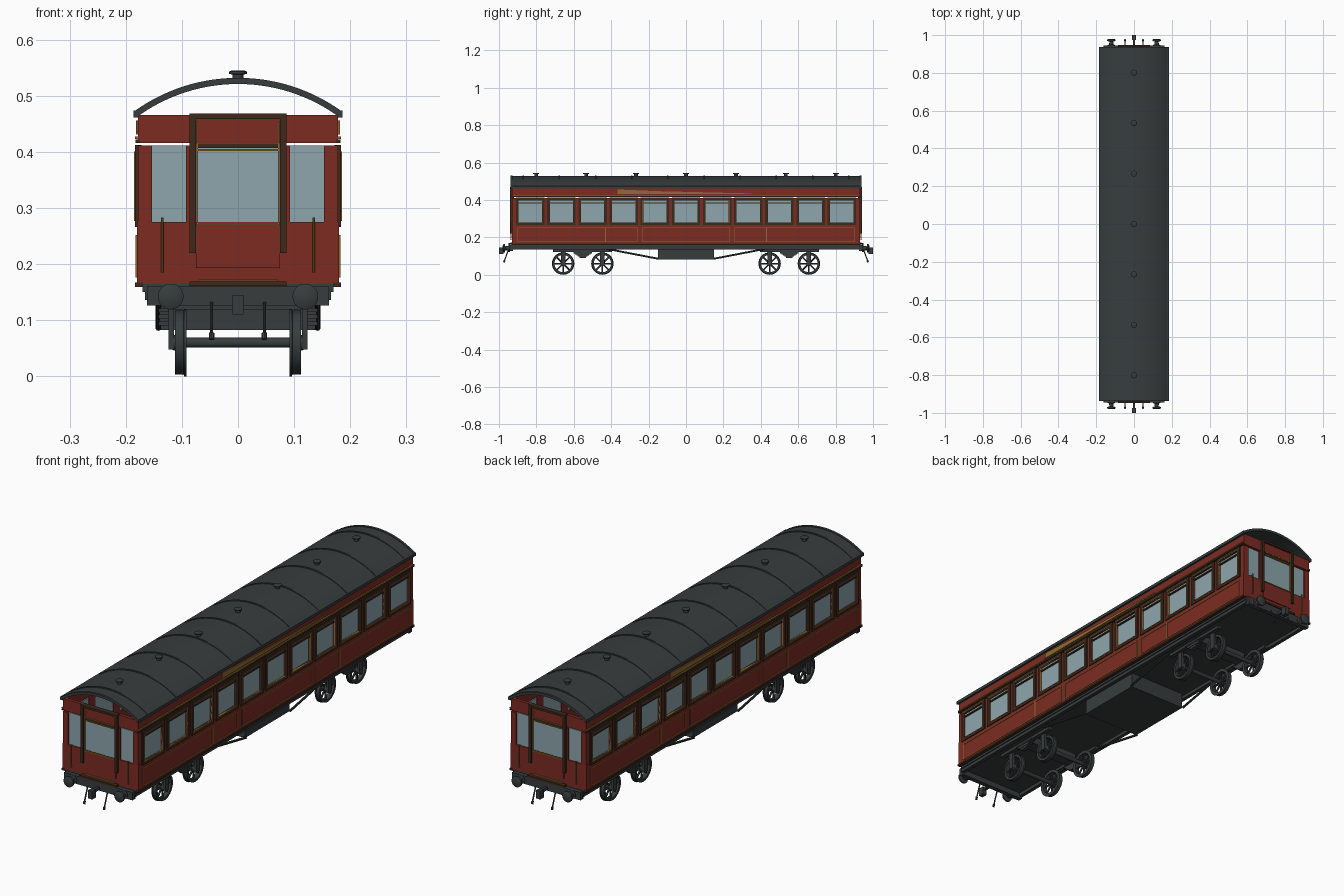
import bpy, bmesh, math
from mathutils import Matrix, Vector

if "Cube" in bpy.data.objects:
    bpy.data.objects.remove(bpy.data.objects["Cube"])


def mat(name, rgb):
    m = bpy.data.materials.new(name)
    m.diffuse_color = (*rgb, 1)
    m.use_nodes = True
    m.node_tree.nodes["Principled BSDF"].inputs["Base Color"].default_value = m.diffuse_color
    return m


RED = mat("crimson paint", (0.20, 0.024, 0.016))
DARK = mat("dark grey metal", (0.038, 0.046, 0.046))
GLASS = mat("window glass", (0.27, 0.38, 0.42))
BROWN = mat("brown wood", (0.045, 0.021, 0.012))
GOLD = mat("gold trim", (0.28, 0.15, 0.03))


def finish(name, bm, material, smooth=False):
    bmesh.ops.recalc_face_normals(bm, faces=bm.faces)
    me = bpy.data.meshes.new(name)
    bm.to_mesh(me)
    bm.free()
    me.materials.append(material)
    ob = bpy.data.objects.new(name, me)
    bpy.context.collection.objects.link(ob)
    if smooth:
        bpy.ops.object.select_all(action='DESELECT')
        ob.select_set(True)
        bpy.context.view_layer.objects.active = ob
        bpy.ops.object.shade_smooth_by_angle(angle=math.radians(35))
    return ob


def add_box(bm, x0, x1, y0, y1, z0, z1):
    m = (Matrix.Translation(((x0 + x1) / 2, (y0 + y1) / 2, (z0 + z1) / 2))
         @ Matrix.Diagonal((abs(x1 - x0), abs(y1 - y0), abs(z1 - z0), 1)))
    bmesh.ops.create_cube(bm, size=1, matrix=m)


def boxes(name, material, items, mx=False, my=False):
    """One object from many boxes, optionally mirrored in x and y."""
    bm = bmesh.new()
    for x0, x1, y0, y1, z0, z1 in items:
        for sx in ((1, -1) if mx else (1,)):
            for sy in ((1, -1) if my else (1,)):
                add_box(bm, sx * x0, sx * x1, sy * y0, sy * y1, z0, z1)
    return finish(name, bm, material)


def add_rod(bm, p, q, r, n=10):
    p, q = Vector(p), Vector(q)
    rot = (q - p).to_track_quat('Z', 'Y').to_matrix().to_4x4()
    bmesh.ops.create_cone(bm, cap_ends=True, segments=n, radius1=r, radius2=r,
                          depth=(q - p).length, matrix=Matrix.Translation((p + q) / 2) @ rot)


def add_lathe(bm, profile, matrix, n=24, closed=False):
    """Turn (radius, height) points round local z."""
    rings = [[bm.verts.new(matrix @ Vector((r * math.cos(2 * math.pi * i / n),
                                            r * math.sin(2 * math.pi * i / n), h)))
              for i in range(n)] for r, h in profile]
    pairs = list(zip(rings, rings[1:])) + ([(rings[-1], rings[0])] if closed else [])
    for a, b in pairs:
        for i in range(n):
            bm.faces.new((a[i], a[(i + 1) % n], b[(i + 1) % n], b[i]))
    if not closed:
        bm.faces.new(rings[0])
        bm.faces.new(rings[-1])


def outline(y0, y1, z0, z1, x0, x1, t):
    """Four bars round a rectangle on a side wall."""
    return [(x0, x1, y0, y1, z0, z0 + t), (x0, x1, y0, y1, z1 - t, z1),
            (x0, x1, y0, y0 + t, z0 + t, z1 - t), (x0, x1, y1 - t, y1, z0 + t, z1 - t)]


# --- side walls with eleven windows each
centres = [(i - 5) * 0.1665 for i in range(11)]
W = 0.062
boxes("side_lower_wall", RED, [(0.166, 0.180, -0.93, 0.93, 0.165, 0.275)], mx=True)
boxes("side_upper_wall", RED, [(0.166, 0.178, -0.93, 0.93, 0.416, 0.466)], mx=True)
edges = [-0.93] + [e for c in centres for e in (c - W, c + W)] + [0.93]
boxes("window_pillars", RED, [(0.166, 0.178, edges[i], edges[i + 1], 0.275, 0.411)
                              for i in range(0, len(edges), 2)], mx=True)
boxes("side_glass", GLASS, [(0.168, 0.174, c - W, c + W, 0.275, 0.411) for c in centres], mx=True)
frames, beads = [], []
for c in centres:
    frames += outline(c - W - 0.014, c + W + 0.014, 0.266, 0.412, 0.172, 0.184, 0.014)
    frames.append((0.172, 0.180, c - W, c + W, 0.381, 0.387))
    beads += outline(c - W - 0.003, c + W + 0.003, 0.277, 0.401, 0.174, 0.185, 0.003)
boxes("window_frames", BROWN, frames, mx=True)
boxes("window_beading", GOLD, beads, mx=True)

# --- side trim
boxes("side_mouldings", BROWN, [(0.175, 0.183, -0.932, 0.932, 0.416, 0.422),
                                (0.170, 0.184, -0.932, 0.932, 0.159, 0.167)], mx=True)
lines = [(0.177, 0.1835, -0.93, 0.93, 0.423, 0.427)]
for a, b in ((-0.9, -0.43), (-0.43, -0.26), (-0.235, 0.235), (0.26, 0.43), (0.43, 0.9)):
    lines += outline(a, b, 0.176, 0.252, 0.179, 0.1825, 0.003)
boxes("gold_lining", GOLD, lines, mx=True)

# --- tapering gold flash on the upper panels, turned half round for the other side
bm = bmesh.new()
for s in (1, -1):
    pts = [(-0.365, 0.431), (0.35, 0.431), (0.35, 0.435), (-0.15, 0.447), (-0.365, 0.456)]
    f = bm.faces.new([bm.verts.new((s * 0.177, s * y, z)) for y, z in pts])
    g = bmesh.ops.extrude_face_region(bm, geom=[f])
    bmesh.ops.translate(bm, vec=(s * 0.005, 0, 0),
                        verts=[v for v in g["geom"] if isinstance(v, bmesh.types.BMVert)])
finish("gold_flash", bm, GOLD)

# --- end walls with door and two windows
boxes("end_walls", RED, [(-0.178, 0.178, 0.916, 0.93, 0.165, 0.275),
                         (-0.178, 0.178, 0.916, 0.93, 0.416, 0.466)], my=True)
boxes("end_pillars", RED, [(0.153, 0.178, 0.916, 0.93, 0.275, 0.411),
                           (0.075, 0.093, 0.916, 0.93, 0.275, 0.411)], mx=True, my=True)
boxes("end_glass", GLASS, [(0.093, 0.153, 0.919, 0.925, 0.275, 0.411)], mx=True, my=True)
boxes("door_panels", RED, [(-0.075, 0.075, 0.92, 0.934, 0.193, 0.27),
                           (-0.075, 0.075, 0.92, 0.934, 0.407, 0.459)], my=True)
boxes("door_glass", GLASS, [(-0.075, 0.075, 0.922, 0.929, 0.27, 0.407)], my=True)
boxes("door_frame_posts", BROWN, [(0.075, 0.086, 0.92, 0.942, 0.22, 0.459)], mx=True, my=True)
boxes("door_frame_rails", BROWN, [(-0.086, 0.086, 0.92, 0.942, 0.459, 0.468),
                                  (-0.075, 0.075, 0.92, 0.936, 0.407, 0.414),
                                  (-0.086, 0.086, 0.92, 0.948, 0.161, 0.169)], my=True)
boxes("door_gold_lining", GOLD, [(-0.074, 0.074, 0.928, 0.937, 0.27, 0.273),
                                 (-0.074, 0.074, 0.928, 0.937, 0.402, 0.405),
                                 (-0.074, 0.074, 0.928, 0.937, 0.414, 0.416),
                                 (-0.07, 0.07, 0.928, 0.937, 0.17, 0.173)], my=True)
boxes("door_gold_edges", GOLD, [(0.071, 0.074, 0.928, 0.937, 0.273, 0.455)], mx=True, my=True)
bm = bmesh.new()
for sx in (1, -1):
    for sy in (1, -1):
        add_rod(bm, (sx * 0.135, sy * 0.937, 0.185), (sx * 0.135, sy * 0.937, 0.283), 0.002, 8)
        for z in (0.19, 0.278):
            add_rod(bm, (sx * 0.135, sy * 0.928, z), (sx * 0.135, sy * 0.937, z), 0.002, 8)
finish("end_handrails", bm, GOLD)


# --- curved open-ended roof shell, cross ribs and gutters
def add_arch(bm, half, crown, rise, t, y0, y1, n=28):
    r = (half * half + rise * rise) / (2 * rise)
    a = math.asin(half / r)
    rows = []
    for i in range(n + 1):
        th = -a + 2 * a * i / n
        rows.append([bm.verts.new((q * math.sin(th), y, crown - r + q * math.cos(th)))
                     for q, y in ((r, y0), (r, y1), (r - t, y1), (r - t, y0))])
    for p, q in zip(rows, rows[1:]):
        for k in range(4):
            bm.faces.new((p[k], p[(k + 1) % 4], q[(k + 1) % 4], q[k]))
    bm.faces.new(rows[0])
    bm.faces.new(rows[-1])


bm = bmesh.new()
add_arch(bm, 0.184, 0.529, 0.059, 0.008, -0.935, 0.935)
finish("roof", bm, DARK, True)
bm = bmesh.new()
for i in range(10):
    y = -0.87 + i * 1.74 / 9
    add_arch(bm, 0.184, 0.532, 0.059, 0.006, y - 0.004, y + 0.004)
for y in (-0.932, 0.932):
    add_arch(bm, 0.184, 0.532, 0.059, 0.011, y - 0.005, y + 0.005)
finish("roof_ribs", bm, DARK, True)
boxes("gutters", DARK, [(0.176, 0.186, -0.937, 0.937, 0.461, 0.474)], mx=True)
bm = bmesh.new()
for i in range(-3, 4):
    add_lathe(bm, [(0.010, 0.522), (0.010, 0.538), (0.016, 0.539), (0.016, 0.543), (0.012, 0.545)],
              Matrix.Translation((0, i * 0.267, 0)), 16)
finish("roof_ventilators", bm, DARK, True)

# --- underframe
boxes("floor", DARK, [(-0.17, 0.17, -0.928, 0.928, 0.15, 0.166)])
boxes("solebars", DARK, [(0.15, 0.166, -0.93, 0.93, 0.136, 0.158)], mx=True)
boxes("buffer_beams", DARK, [(-0.162, 0.162, 0.925, 0.945, 0.126, 0.16)], my=True)
boxes("equipment_box", DARK, [(-0.138, 0.138, -0.15, 0.15, 0.083, 0.15)])
bm = bmesh.new()
for sx in (1, -1):
    for sy in (1, -1):
        add_rod(bm, (sx * 0.142, sy * 0.42, 0.138), (sx * 0.142, sy * 0.15, 0.086), 0.005)
finish("truss_rods", bm, DARK)

# --- buffers, couplings and hoses
bm = bmesh.new()
for sx in (1, -1):
    for sy in (1, -1):
        m = Matrix.Translation((sx * 0.12, sy * 0.94, 0.142)) @ Matrix.Rotation(-sy * math.pi / 2, 4, 'X')
        add_lathe(bm, [(0.019, 0), (0.019, 0.008), (0.012, 0.01), (0.010, 0.026),
                       (0.023, 0.029), (0.023, 0.036), (0.015, 0.04)], m)
finish("buffers", bm, DARK, True)
boxes("coupling_hooks", DARK, [(-0.006, 0.006, 0.94, 0.985, 0.13, 0.142),
                               (-0.01, 0.01, 0.975, 1.0, 0.11, 0.145)], my=True)
bm = bmesh.new()
for sx in (1, -1):
    for sy in (1, -1):
        add_rod(bm, (sx * 0.047, sy * 0.95, 0.132), (sx * 0.047, sy * 0.972, 0.072), 0.003)
        add_rod(bm, (sx * 0.047, sy * 0.97, 0.077), (sx * 0.047, sy * 0.974, 0.066), 0.005)
finish("brake_hoses", bm, DARK)

# --- bogies: spoked wheels, axles, frames and leaf springs
wheels, axles = bmesh.new(), bmesh.new()
for y in (-0.657, -0.447, 0.447, 0.657):
    add_rod(axles, (-0.124, y, 0.06), (0.124, y, 0.06), 0.009, 16)
    for s in (1, -1):
        m = Matrix.Translation((s * 0.102, y, 0.06)) @ Matrix.Rotation(s * math.pi / 2, 4, 'Y')
        add_lathe(wheels, [(0.046, -0.01), (0.060, -0.01), (0.060, -0.006), (0.057, -0.005),
                           (0.057, 0.01), (0.046, 0.01)], m, 32, True)
        add_lathe(wheels, [(0.014, -0.01), (0.014, 0.012), (0.010, 0.02)], m, 16)
        for k in range(8):
            d = Vector((0, math.cos(k * math.pi / 4), math.sin(k * math.pi / 4)))
            c = Vector((s * 0.102, y, 0.06))
            add_rod(wheels, c + d * 0.01, c + d * 0.048, 0.0042, 6)
finish("wheels", wheels, DARK, True)
finish("axles", axles, DARK, True)
boxes("bogie_side_frames", DARK, [(0.118, 0.136, 0.395, 0.71, 0.121, 0.134)], mx=True, my=True)
boxes("bogie_bolsters", DARK, [(-0.12, 0.12, 0.525, 0.58, 0.118, 0.152)], my=True)
boxes("axle_boxes", DARK, [(0.114, 0.124, y - 0.012, y + 0.012, 0.048, 0.122)
                           for y in (0.447, 0.657)], mx=True, my=True)
boxes("leaf_springs", DARK, [(0.122, 0.142 - 0.002 * (k % 2), 0.552 - 0.05 + 0.008 * k,
                              0.552 + 0.05 - 0.008 * k, 0.115 - 0.006 * k, 0.121 - 0.006 * k)
                             for k in range(5)], mx=True, my=True)
